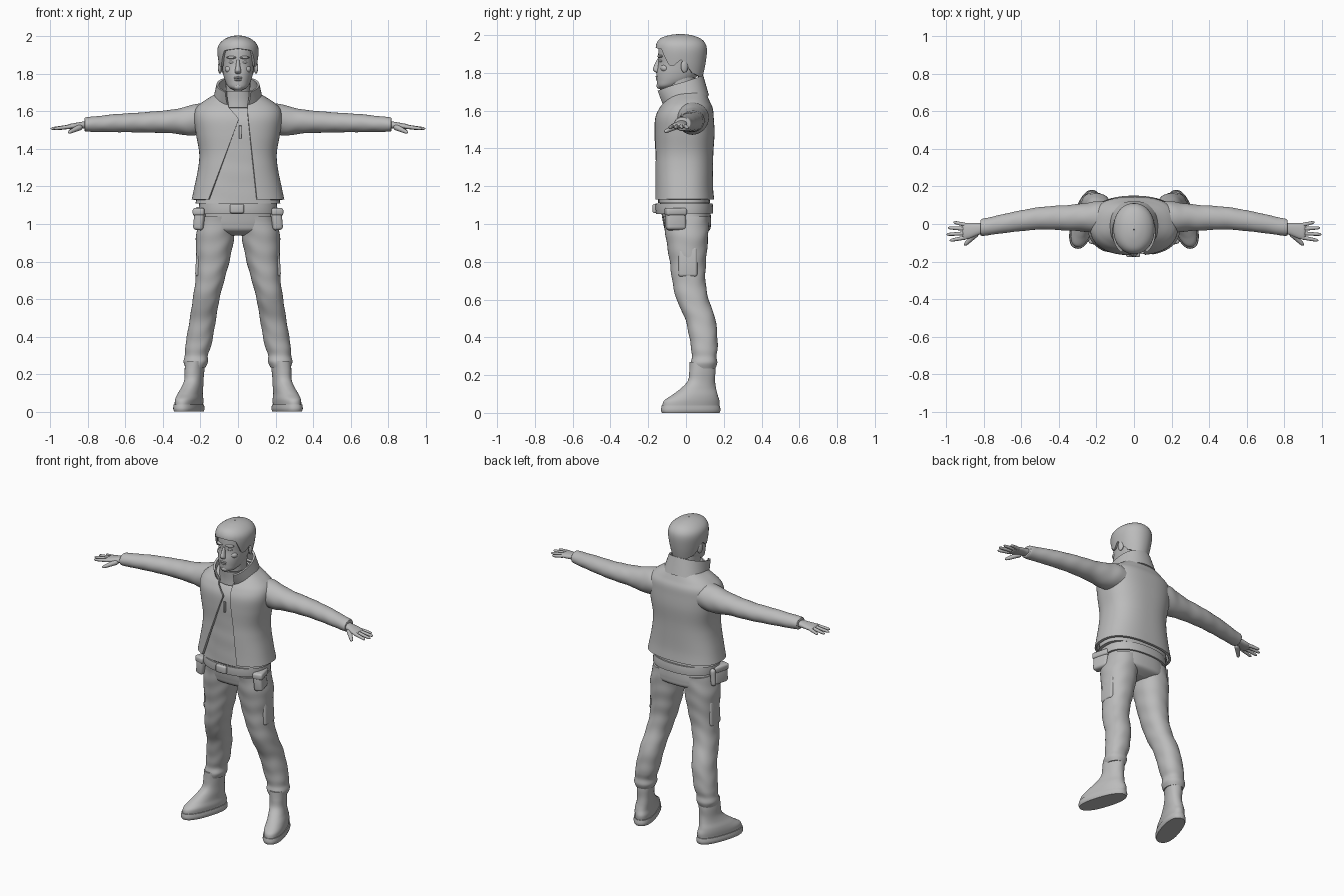
import bpy, bmesh
from math import sin, cos, pi, radians, asin, copysign
from mathutils import Matrix, Vector

if "Cube" in bpy.data.objects:
    bpy.data.objects.remove(bpy.data.objects["Cube"])

grey = bpy.data.materials.new("plain_grey")
grey.use_nodes = True
grey.diffuse_color = (0.5, 0.5, 0.5, 1)
grey.node_tree.nodes["Principled BSDF"].inputs["Base Color"].default_value = (0.5, 0.5, 0.5, 1)


# --- helpers ---
def finish(name, bm, thick=0, bevel=0):
    bmesh.ops.recalc_face_normals(bm, faces=bm.faces)
    mesh = bpy.data.meshes.new(name)
    bm.to_mesh(mesh)
    bm.free()
    obj = bpy.data.objects.new(name, mesh)
    bpy.context.collection.objects.link(obj)
    mesh.materials.append(grey)
    bpy.ops.object.select_all(action='DESELECT')
    obj.select_set(True)
    bpy.context.view_layer.objects.active = obj
    if thick:
        mod = obj.modifiers.new("thickness", 'SOLIDIFY')
        mod.thickness, mod.offset = thick, 0
        bpy.ops.object.modifier_apply(modifier=mod.name)
    if bevel:
        mod = obj.modifiers.new("rounding", 'BEVEL')
        mod.width, mod.segments = bevel, 3
        bpy.ops.object.modifier_apply(modifier=mod.name)
    bpy.ops.object.shade_smooth_by_angle(angle=radians(50))
    return obj


def grid(name, point, nu=40, nv=40, closed=True, cap=True, thick=0):
    """Surface from point(u, v), u running around and v along."""
    bm = bmesh.new()
    cols = nu if closed else nu + 1
    vs = [[bm.verts.new(point(i / nu, j / nv)) for i in range(cols)] for j in range(nv + 1)]
    for j in range(nv):
        for i in range(nu):
            k = (i + 1) % cols
            bm.faces.new((vs[j][i], vs[j][k], vs[j + 1][k], vs[j + 1][i]))
    if cap:
        bm.faces.new(vs[0])
        bm.faces.new(vs[-1])
    return finish(name, bm, thick)


def spline(rows, u):
    """Smooth interpolation through the rows, u from 0 to 1."""
    f = min(max(u, 0), 1) * (len(rows) - 1)
    i = min(int(f), len(rows) - 2)
    t = f - i
    a, b, c, d = (rows[min(max(i + k, 0), len(rows) - 1)] for k in (-1, 0, 1, 2))
    return [q + t / 2 * (r - p + t * (2 * p - 5 * q + 4 * r - s + t * (3 * (q - r) + s - p)))
            for p, q, r, s in zip(a, b, c, d)]


def find(rows, z):
    lo, hi = 0, 1
    for _ in range(25):
        mid = (lo + hi) / 2
        lo, hi = (mid, hi) if spline(rows, mid)[0] < z else (lo, mid)
    return lo


def lerp(a, b, t):
    return a + (b - a) * t


def line(points, x):
    for (a, p), (b, q) in zip(points, points[1:]):
        if x <= b:
            return lerp(p, q, max(0, (x - a) / (b - a)))
    return points[-1][1]


def oval(t, rx, ry, p):
    s, c = sin(t), cos(t)
    return rx * copysign(abs(s) ** p, s), -ry * copysign(abs(c) ** p, c)


def tube(name, rows, axis='z', side=1, p=0.9, fold=0, freq=60, post=Matrix(), nv=48, **kw):
    """Rows are (position, centre, centre, radius, radius)."""
    def point(u, v):
        k, a, b, ra, rb = spline(rows, v)
        t = u * 2 * pi
        g = 1 + fold * sin(freq * k + 2 * sin(t) + cos(3 * t))
        x, y = oval(t, ra * g, rb * g, p)
        q = post @ Vector((a + x, b + y, k) if axis == 'z' else (k, a + x, b + y))
        return q.x * side, q.y, q.z
    return grid(name, point, nv=nv, **kw)


def capsule(name, start, end, r0, r1):
    a, b = Vector(start), Vector(end)
    turn = (b - a).to_track_quat('Z', 'Y')
    def point(u, v):
        r = lerp(r0, r1, v) * max(0.05, 1 - abs(2 * v - 1) ** 8) ** 0.5
        return a.lerp(b, v) + turn @ Vector((r * cos(2 * pi * u), r * sin(2 * pi * u), 0))
    grid(name, point, 12, 16)


def block(name, loc, size, bevel=0.012, turn=0, tilt=0):
    bm = bmesh.new()
    bmesh.ops.create_cube(bm, size=1)
    bm.transform(Matrix.Translation(loc) @ Matrix.Rotation(turn, 4, 'Z')
                 @ Matrix.Rotation(tilt, 4, 'Y') @ Matrix.Diagonal((*size, 1)))
    finish(name, bm, bevel=bevel)


def ball(name, loc, size, turn=0):
    bm = bmesh.new()
    bmesh.ops.create_uvsphere(bm, u_segments=20, v_segments=12, radius=1)
    bm.transform(Matrix.Translation(loc) @ Matrix.Rotation(turn, 4, 'Z') @ Matrix.Diagonal((*size, 1)))
    finish(name, bm)


# --- torso: shirt under an open jacket ---
coat = [(1.13, 0, -.01, .24, .152), (1.2, 0, -.012, .225, .148), (1.3, 0, -.012, .205, .148),
        (1.38, 0, -.01, .2, .148), (1.48, 0, -.008, .217, .152), (1.56, 0, -.008, .228, .148),
        (1.61, 0, 0, .22, .135), (1.645, 0, .005, .185, .115), (1.68, 0, .01, .13, .095),
        (1.7, 0, .01, .1, .085)]
tube("shirt", [(z - .02, a, b, rx - .014, ry - .014) for z, a, b, rx, ry in coat], p=.8, fold=.004)
left_edge = [(1.13, .1), (1.6, .05), (1.7, .055)]
right_edge = [(1.13, .155), (1.56, -.005), (1.62, .05), (1.7, .055)]


def jacket(u, v):
    z, a, b, rx, ry = spline(coat, v)
    def angle(x):
        return copysign(asin(min(1, abs(x) / rx) ** (1 / .8)), x)
    t = lerp(angle(line(left_edge, z)), 2 * pi - angle(line(right_edge, z)), u)
    x, y = oval(t, rx, ry, .8)
    return x, b + y, z


grid("jacket", jacket, 90, 60, closed=False, cap=False, thick=.014)


def collar(u, v):
    gap = lerp(.35, .6, v)
    t = lerp(gap, 2 * pi - gap, u)
    back = (1 - cos(t)) / 2
    x, y = oval(t, lerp(.13, .108, v), lerp(.115, .125, v), .9)
    return x, lerp(0, -.04, v) + y, lerp(lerp(1.615, 1.7, v), lerp(1.68, 1.785, v), back)


grid("jacket_collar", collar, 48, 10, closed=False, cap=False, thick=.013)
tube("shirt_collar", [(1.62, 0, -.02, .09, .1), (1.66, 0, -.025, .085, .095), (1.71, 0, -.035, .078, .09)],
     cap=False, thick=.01, nv=8)
block("zip_pull", (.012, -.158, 1.49), (.014, .014, .07), .004)

# --- head ---
tube("neck", [(1.6, 0, -.01, .07, .07), (1.7, 0, -.025, .065, .07), (1.8, 0, -.03, .068, .08)], nv=12)
tube("head", [(1.712, 0, -.105, .02, .03), (1.73, 0, -.095, .05, .056), (1.76, 0, -.062, .068, .093),
              (1.8, 0, -.042, .079, .113), (1.85, 0, -.027, .086, .12), (1.9, 0, -.025, .092, .122),
              (1.94, 0, -.025, .09, .117), (1.97, 0, -.027, .065, .09), (1.985, 0, -.03, .02, .03)], p=.93)
cut = [(1.74, 0, -.03, .07, .1), (1.8, 0, -.03, .085, .117), (1.86, 0, -.027, .097, .126),
       (1.92, 0, -.025, .104, .13), (1.955, 0, -.027, .096, .123), (1.98, 0, -.03, .07, .098),
       (1.995, 0, -.03, .035, .05), (2, 0, -.03, .002, .003)]
hairline = [(0, 1.935), (40, 1.925), (62, 1.84), (75, 1.84), (90, 1.87), (120, 1.8), (180, 1.76)]


def hair(u, v):
    deg = 180 - abs(360 * u - 180)
    z, a, b, rx, ry = spline(cut, lerp(find(cut, line(hairline, deg)), 1, v))
    x, y = oval(2 * pi * u, rx, ry, .95)
    return x, b + y, z


grid("hair", hair, 72, 24, cap=False, thick=.012)
tube("nose", [(1.875, 0, -.142, .008, .01), (1.845, 0, -.148, .011, .018), (1.82, 0, -.152, .016, .024),
              (1.808, 0, -.15, .016, .018), (1.798, 0, -.145, .008, .008)], nv=20)
ball("upper_lip", (0, -.152, 1.78), (.024, .009, .006))
ball("lower_lip", (0, -.15, 1.768), (.02, .01, .006))
ball("chin", (0, -.138, 1.732), (.024, .018, .018))
for side, word in ((1, "left"), (-1, "right")):
    ball(word + "_ear", (side * .096, -.008, 1.835), (.01, .02, .034), side * .3)
    ball(word + "_brow", (side * .035, -.137, 1.888), (.027, .014, .008), side * .35)
    ball(word + "_eye", (side * .035, -.133, 1.863), (.016, .009, .007), side * .35)
    ball(word + "_cheek", (side * .047, -.112, 1.825), (.024, .022, .02), side * .5)

# --- arms and hands ---
    tube(word + "_sleeve", [(.12, .03, 1.56, .09, .085), (.2, .035, 1.56, .085, .084),
                            (.27, .035, 1.55, .075, .078), (.35, .033, 1.547, .068, .063),
                            (.5, .03, 1.542, .06, .054), (.65, .01, 1.538, .053, .048),
                            (.75, -.008, 1.533, .048, .042), (.81, -.018, 1.531, .045, .038),
                            (.818, -.019, 1.531, .036, .03)], axis='x', side=side, p=1, fold=.012, nv=70)
    tube(word + "_palm", [(.79, -.02, 1.53, .026, .022), (.84, -.028, 1.526, .034, .018),
                          (.88, -.036, 1.521, .042, .016), (.905, -.04, 1.519, .041, .013),
                          (.914, -.04, 1.518, .03, .007)], axis='x', side=side, nv=20)
    for finger, base, tip_x, tip_y in (("index", -.07, .983, -.088), ("middle", -.049, 1, -.056),
                                       ("ring", -.027, .993, -.02), ("little", -.008, .963, .01)):
        capsule(word + "_" + finger + "_finger", (side * .885, base, 1.52), (side * tip_x, tip_y, 1.508),
                .0115, .008)
    capsule(word + "_thumb", (side * .835, -.045, 1.52), (side * .905, -.114, 1.487), .018, .009)

# --- legs and boots ---
    tube(word + "_trouser_leg", [(1.04, .105, 0, .095, .12), (.93, .122, .005, .102, .112),
                                 (.8, .134, .01, .088, .096), (.7, .15, .015, .077, .088),
                                 (.6, .17, .035, .071, .085), (.5, .186, .075, .07, .08),
                                 (.4, .203, .092, .07, .074), (.34, .214, .097, .068, .07),
                                 (.3, .222, .097, .061, .065), (.265, .226, .095, .065, .07),
                                 (.235, .227, .093, .054, .062)], side=side, fold=.013, nv=90)
    block(word + "_thigh_pocket", (side * .207, .01, .8), (.035, .1, .16), .014, tilt=-side * .06)
    place = Matrix.Translation((.262, .025, 0)) @ Matrix.Rotation(radians(18), 4, 'Z')
    tube(word + "_boot", [(.035, 0, 0, .058, .155), (.065, 0, .005, .059, .153), (.095, 0, .024, .055, .125),
                          (.13, -.005, .045, .05, .095), (.17, -.008, .062, .047, .074),
                          (.22, -.01, .068, .049, .07), (.27, -.012, .068, .05, .068)],
         side=side, post=place, fold=.008)
    tube(word + "_boot_sole", [(0, 0, 0, .06, .158), (.015, 0, 0, .065, .163), (.038, 0, 0, .062, .159)],
         side=side, p=.85, post=place, nv=6)

# --- hips, belt and pouches ---
tube("trouser_seat", [(1.14, 0, -.01, .185, .13), (1.06, 0, 0, .195, .13), (1, 0, .006, .205, .126),
                      (.965, 0, .008, .19, .115), (.94, 0, .005, .1, .07)], p=.85)
tube("belt", [(1.055, 0, -.008, .203, .144), (1.08, 0, -.009, .203, .146), (1.108, 0, -.01, .2, .144)],
     p=.85, cap=False, thick=.014, nv=4)
block("belt_buckle", (-.005, -.162, 1.082), (.075, .03, .05), .01)
for side, word in ((1, "left"), (-1, "right")):
    block(word + "_pouch", (side * .2, -.055, 1.025), (.055, .105, .115), .016, side * .25, -side * .1)
    block(word + "_pouch_flap", (side * .2, -.055, 1.065), (.064, .112, .04), .012, side * .25)
capsule("right_belt_tool", (-.215, .03, 1.09), (-.222, .03, .98), .018, .016)
